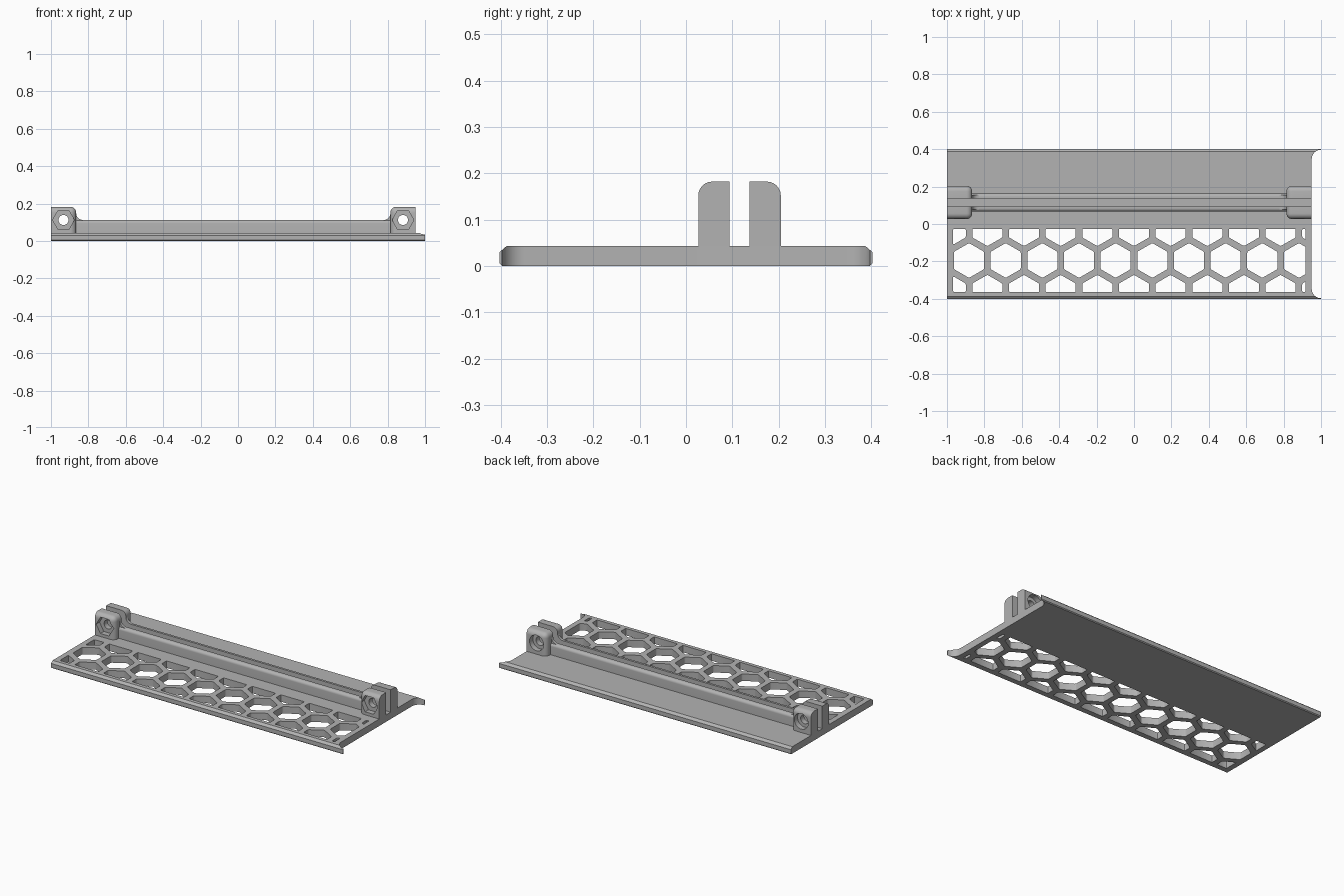
import bpy, bmesh, math
from mathutils import Vector

if "Cube" in bpy.data.objects:
    bpy.data.objects.remove(bpy.data.objects["Cube"], do_unlink=True)

grey = bpy.data.materials.new("plain grey")
grey.use_nodes = True
COLOUR = (0.45, 0.45, 0.45, 1)
grey.diffuse_color = COLOUR
grey.node_tree.nodes["Principled BSDF"].inputs["Base Color"].default_value = COLOUR

AXES = {"x": lambda u, v, a: (a, u, v),
        "y": lambda u, v, a: (u, a, v),
        "z": lambda u, v, a: (u, v, a)}


def add_prism(bm, pts, axis, a, b):
    """Extrude a 2D outline along an axis from a to b."""
    place = AXES[axis]
    face = bm.faces.new([bm.verts.new(place(u, v, a)) for u, v in pts])
    new = bmesh.ops.extrude_face_region(bm, geom=[face])["geom"]
    shift = Vector(place(0, 0, b - a))
    bmesh.ops.translate(bm, vec=shift, verts=[g for g in new if isinstance(g, bmesh.types.BMVert)])
    bmesh.ops.recalc_face_normals(bm, faces=bm.faces)


def finish(name, bm):
    mesh = bpy.data.meshes.new(name)
    bm.to_mesh(mesh)
    bm.free()
    mesh.materials.append(grey)
    obj = bpy.data.objects.new(name, mesh)
    bpy.context.collection.objects.link(obj)
    return obj


def prism(name, pts, axis, a, b):
    bm = bmesh.new()
    add_prism(bm, pts, axis, a, b)
    return finish(name, bm)


def cut(obj, cutter):
    """Subtract the cutter, bake the result and drop the cutter."""
    mod = obj.modifiers.new("cut", "BOOLEAN")
    mod.object, mod.operation, mod.solver = cutter, "DIFFERENCE", "EXACT"
    graph = bpy.context.evaluated_depsgraph_get()
    mesh = bpy.data.meshes.new_from_object(obj.evaluated_get(graph))
    obj.modifiers.clear()
    obj.data = mesh
    bpy.data.objects.remove(cutter, do_unlink=True)


def arc(cx, cy, r, start, end, n=8):
    return [(cx + r * math.cos(math.radians(start + (end - start) * i / n)),
             cy + r * math.sin(math.radians(start + (end - start) * i / n))) for i in range(n + 1)]


def ring(cx, cy, r, n, turn=0):
    return arc(cx, cy, r, turn, turn + 360, n)[:-1]


# Base plate with chamfered long edges
TOP, HALF = 0.043, 0.402
side = [(HALF - 0.005, 0), (HALF, 0.005), (HALF, 0.03), (HALF - 0.015, TOP)]
plate = prism("base_plate", side + [(-y, z) for y, z in reversed(side)], "x", -1, 1)

# Hollowed end that leaves a thin curved horn at each corner
hollow = [(1.1, 0.397)] + arc(1.0, 0.347, 0.05, 90, 180)
cut(plate, prism("end_cutter", hollow + [(x, -y) for x, y in reversed(hollow)], "z", -0.1, 0.1))

# Honeycomb openings clipped to a rectangular window
PITCH, MID_Y = 0.196, -0.195
ROW = PITCH * math.sqrt(3) / 2
WINDOW = [((-0.967, 0, 0), (-1, 0, 0)), ((0.917, 0, 0), (1, 0, 0)),
          ((0, -0.364, 0), (0, -1, 0)), ((0, -0.026, 0), (0, 1, 0))]
comb = bmesh.new()
for row in (-1, 0, 1):
    for k in range(-5, 6):
        cx = PITCH * (k + (0.5 if row == 0 else 0))
        cell = bmesh.new()
        cell.faces.new([cell.verts.new((x, y, 0)) for x, y in ring(cx, MID_Y + row * ROW, 0.093, 6, 30)])
        for co, no in WINDOW:
            bmesh.ops.bisect_plane(cell, geom=cell.verts[:] + cell.edges[:] + cell.faces[:],
                                   plane_co=co, plane_no=no, clear_outer=True)
        if cell.faces:
            bmesh.ops.bevel(cell, geom=cell.verts[:], offset=0.006, segments=2,
                            profile=0.5, affect="VERTICES")
            cell.faces.ensure_lookup_table()
            add_prism(comb, [v.co.xy[:] for v in cell.faces[0].verts], "z", -0.1, 0.1)
        cell.free()
cut(plate, finish("honeycomb_cutter", comb))

# Two rails on either side of the slot, rounded on their outer top edge
MID = 0.1155
SLOT, RAIL, LUG = 0.0215, 0.049, 0.089
RAIL_TOP, LUG_TOP = 0.112, 0.182
ENDS = {"right": (-1, -0.865, -0.933), "left": (0.95, 0.815, 0.882)}

for label, s in (("front", -1), ("back", 1)):
    def across(pts):
        return [(MID + s * u, v) for u, v in pts]

    r = 0.018
    rail = [(SLOT, 0.03), (RAIL, 0.03)] + arc(RAIL - r, RAIL_TOP - r, r, 0, 90) + [(SLOT, RAIL_TOP)]
    prism(label + "_rail", across(rail), "x", -0.9, 0.85)

    for end, (outer, inner, hole_x) in ENDS.items():
        # Clamp lug with rounded outer top and inner edges
        bm = bmesh.new()
        block = [(SLOT, 0.03), (LUG, 0.03), (LUG, LUG_TOP), (SLOT, LUG_TOP)]
        add_prism(bm, across(block), "x", outer, inner)
        far = MID + s * LUG

        def rounded(e):
            c = (e.verts[0].co + e.verts[1].co) / 2
            on = (abs(c.x - inner) < 1e-4, abs(c.y - far) < 1e-4, abs(c.z - LUG_TOP) < 1e-4)
            return sum(on) == 2

        bmesh.ops.bevel(bm, geom=[e for e in bm.edges if rounded(e)], offset=0.03,
                        segments=6, profile=0.5, affect="EDGES")
        lug = finish(f"{label}_{end}_lug", bm)

        # Through hole, with a nut pocket in front and a round one behind
        cut(lug, prism("bolt_cutter", ring(hole_x, 0.112, 0.027, 24), "y", -0.1, 0.3))
        pocket = ring(hole_x, 0.112, 0.058, 6) if s < 0 else ring(hole_x, 0.112, 0.048, 32)
        cut(lug, prism("pocket_cutter", pocket, "y", MID + s * 0.056, MID + s * 0.2))

        # Concave fillet where the lug runs down to the rail
        d = 1 if inner < 0 else -1
        curve = arc(0.036, RAIL_TOP + 0.036, 0.036, 180, 270)
        web = [(-0.01, RAIL_TOP - 0.02), (-0.01, RAIL_TOP + 0.036)] + curve + [(0.036, RAIL_TOP - 0.02)]
        prism(f"{label}_{end}_fillet", [(inner + d * u, v) for u, v in web], "y",
              MID + s * SLOT, MID + s * (RAIL - 0.01))

# Smooth the rounded faces, keep the corners crisp
bpy.ops.object.select_all(action="DESELECT")
for obj in bpy.context.collection.objects:
    if obj.type == "MESH" and grey.name in obj.data.materials:
        obj.select_set(True)
        bpy.context.view_layer.objects.active = obj
bpy.ops.object.shade_smooth_by_angle(angle=math.radians(30))
